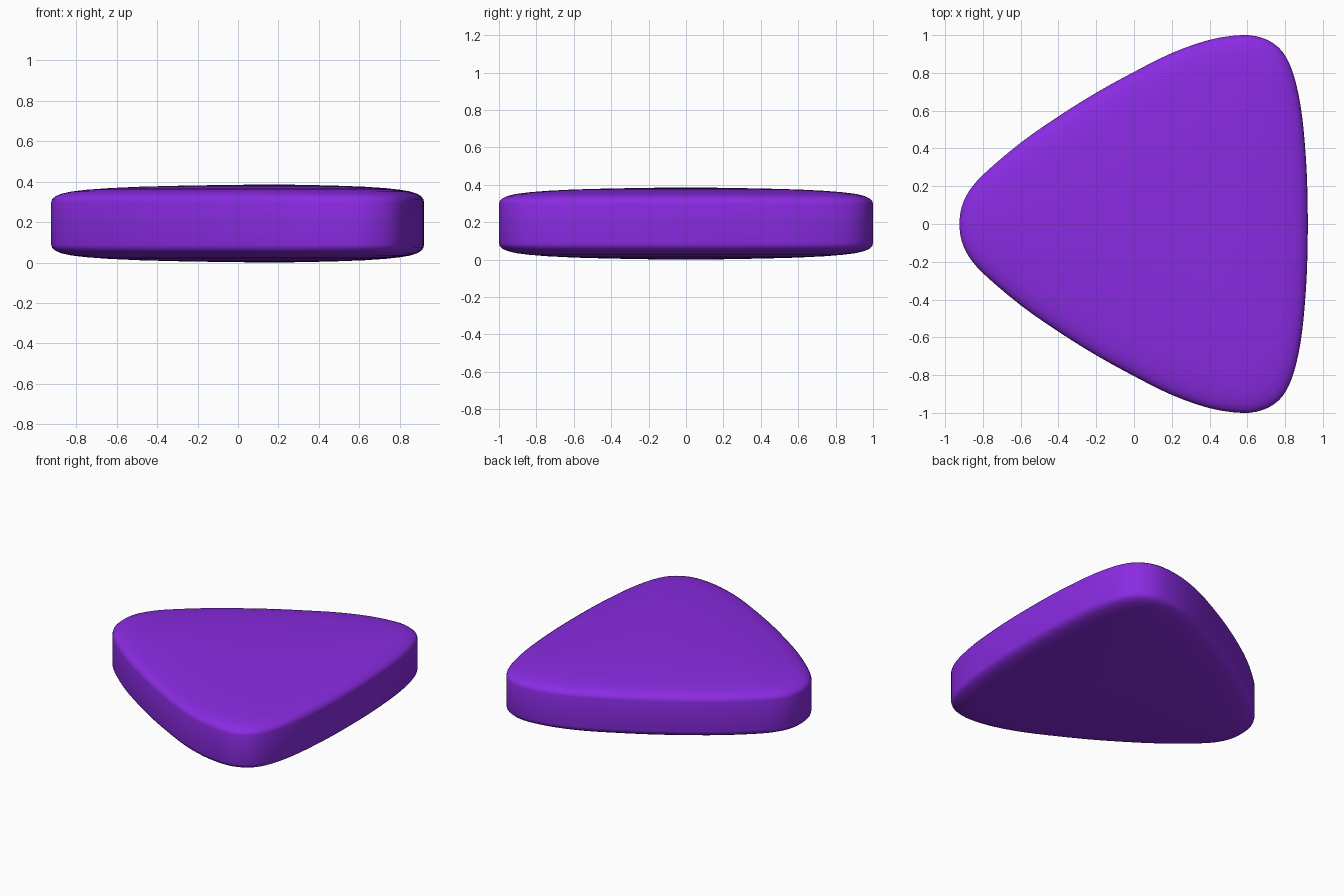
import bpy, bmesh
from mathutils import Vector

if "Cube" in bpy.data.objects:
    bpy.data.objects.remove(bpy.data.objects["Cube"])

# Half outline of the rounded triangle, from left tip to the middle of the right side
HALF = [(-0.92, 0.055), (-0.885, 0.155), (-0.80, 0.26), (-0.60, 0.43), (-0.40, 0.57),
        (-0.20, 0.695), (0.0, 0.805), (0.20, 0.905), (0.40, 0.975), (0.57, 1.0),
        (0.68, 0.985), (0.765, 0.935), (0.82, 0.855), (0.86, 0.735), (0.89, 0.57),
        (0.91, 0.35), (0.918, 0.17)]
loop = [Vector(p) for p in HALF] + [Vector((0.92, 0))] + [Vector((x, -y)) for x, y in reversed(HALF)]
CENTRE = Vector((0.18, 0))
MID = 0.193

# Upper edge profile: (scale of outline, height above the middle)
EDGE = [(1.0, 0.105), (0.996, 0.12), (0.982, 0.134), (0.955, 0.147), (0.91, 0.158),
        (0.84, 0.167), (0.74, 0.175), (0.6, 0.182), (0.42, 0.187), (0.2, 0.191)]


def smooth_loop(pts, steps):
    """Closed Catmull-Rom curve through the points."""
    out, n = [], len(pts)
    for i in range(n):
        a, b, c, d = (pts[(i + k) % n] for k in (-1, 0, 1, 2))
        for s in range(steps):
            t = s / steps
            out.append(0.5 * (2 * b + (c - a) * t + (2 * a - 5 * b + 4 * c - d) * t * t
                              + (3 * b - a - 3 * c + d) * t ** 3))
    return out


outline = smooth_loop(loop, 3)
n = len(outline)
bm = bmesh.new()

# Stack of rings from bottom to top, closed by a centre point at each end
profile = [(s, -h) for s, h in reversed(EDGE)] + EDGE
rings = []
for s, h in profile:
    ring = []
    for p in outline:
        q = CENTRE + (p - CENTRE) * s
        ring.append(bm.verts.new((q.x, q.y, MID + h)))
    rings.append(ring)
low = bm.verts.new((CENTRE.x, 0, 0))
high = bm.verts.new((CENTRE.x, 0, 2 * MID))
for i in range(n):
    j = (i + 1) % n
    for a, b in zip(rings, rings[1:]):
        bm.faces.new((a[i], a[j], b[j], b[i]))
    bm.faces.new((rings[0][j], rings[0][i], low))
    bm.faces.new((rings[-1][i], rings[-1][j], high))
for f in bm.faces:
    f.smooth = True
bmesh.ops.recalc_face_normals(bm, faces=bm.faces)

mesh = bpy.data.meshes.new("rounded_triangle_slab")
bm.to_mesh(mesh)
bm.free()
mat = bpy.data.materials.new("purple")
mat.diffuse_color = (0.254, 0.024, 0.761, 1)
mat.use_nodes = True
mat.node_tree.nodes["Principled BSDF"].inputs["Base Color"].default_value = mat.diffuse_color
mesh.materials.append(mat)
slab = bpy.data.objects.new("rounded_triangle_slab", mesh)
bpy.context.collection.objects.link(slab)
